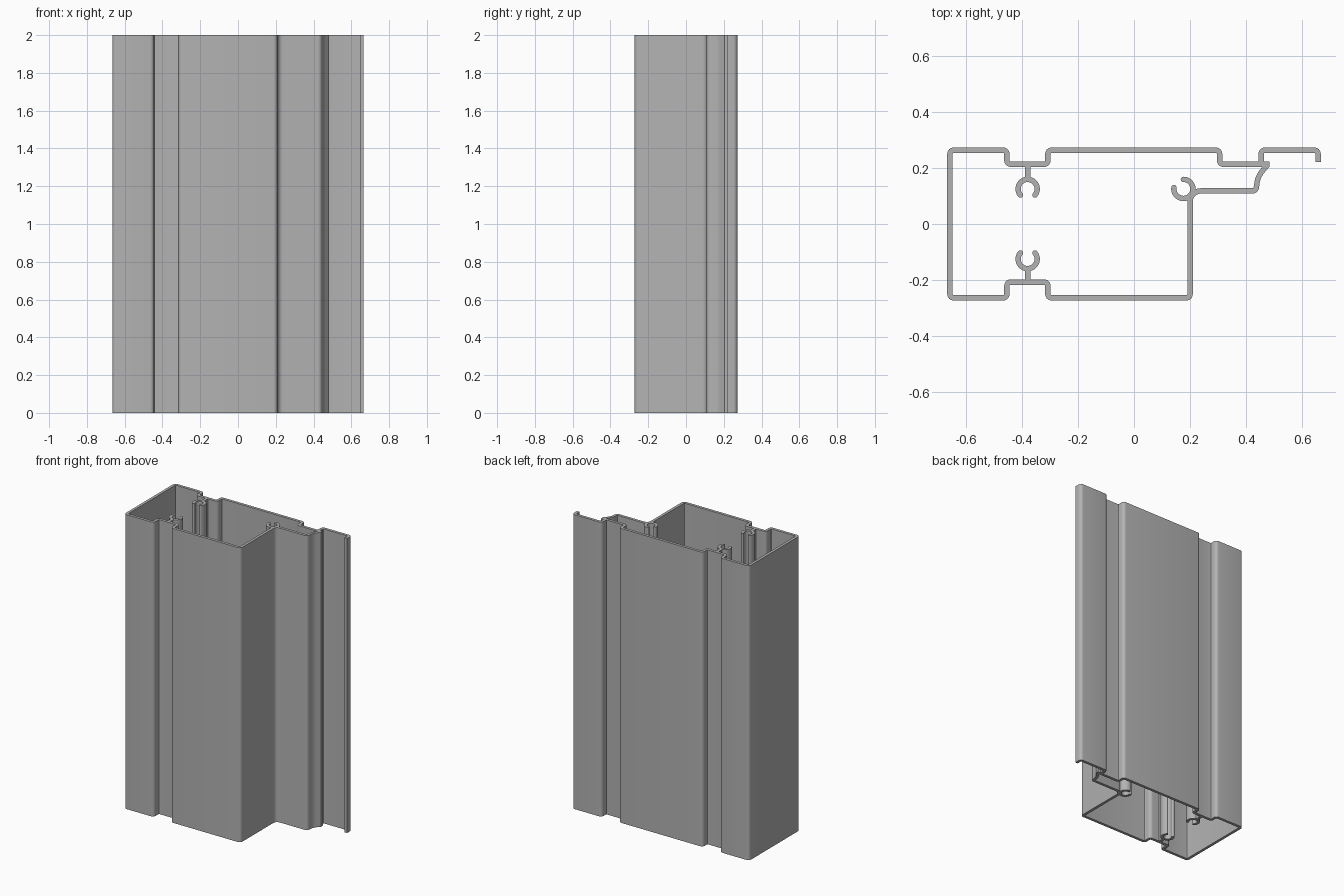
import bpy
import bmesh
from math import cos, sin, radians, tan, pi
from mathutils import Vector

cube = bpy.data.objects.get("Cube")
if cube:
    bpy.data.objects.remove(cube, do_unlink=True)

HEIGHT = 2.0
HALF = 0.0095        # half of the wall thickness
X, Y = 0.656, 0.263  # centreline of the outer walls
R = 0.013            # usual bend radius

metal = bpy.data.materials.new("Grey metal")
metal.use_nodes = True
grey = (0.45, 0.45, 0.45, 1)
metal.diffuse_color = grey
metal.node_tree.nodes["Principled BSDF"].inputs["Base Color"].default_value = grey


def rounded(corners, steps=6):
    """Centreline through (x, y, bend radius) corners."""
    pts = [Vector(c[:2]) for c in corners]
    path = [pts[0]]
    for a, p, b, corner in zip(pts, pts[1:], pts[2:], corners[1:]):
        u, v = (a - p).normalized(), (b - p).normalized()
        angle, r = u.angle(v), corner[2]
        start, end = p + u * r / tan(angle / 2), p + v * r / tan(angle / 2)
        centre = p + (u + v).normalized() * r / sin(angle / 2)
        sweep = (start - centre).angle_signed(end - centre)
        for i in range(steps + 1):
            t = -sweep * i / steps
            d = start - centre
            path.append(centre + Vector((d.x * cos(t) - d.y * sin(t),
                                         d.x * sin(t) + d.y * cos(t))))
    return path + [pts[-1]]


def arc(cx, cy, r, first, last, steps=32):
    angles = [radians(first + (last - first) * i / steps) for i in range(steps + 1)]
    return [Vector((cx + r * cos(a), cy + r * sin(a))) for a in angles]


def wall(name, path, round_ends=False):
    """Upright wall of constant thickness along a centreline."""
    rows = []
    n = len(path)
    for i, p in enumerate(path):
        before = (p - path[i - 1]).normalized() if i else None
        after = (path[i + 1] - p).normalized() if i < n - 1 else None
        t = ((before or after) + (after or before)).normalized()
        width = HALF / max(t.dot(before or after), 0.5)
        rows.append((p, t, width))
    if round_ends:
        tips = [pi / 2 * k / 4 for k in (1, 2, 3, 3.9)]
        p, t, w = rows[0]
        head = [(p - t * HALF * sin(a), t, HALF * cos(a)) for a in reversed(tips)]
        p, t, w = rows[-1]
        tail = [(p + t * HALF * sin(a), t, HALF * cos(a)) for a in tips]
        rows = head + rows + tail

    bm = bmesh.new()
    rings = []
    for p, t, w in rows:
        side = Vector((-t.y, t.x)) * w
        l, r = p + side, p - side
        rings.append([bm.verts.new((q.x, q.y, z))
                      for q, z in ((l, 0), (r, 0), (r, HEIGHT), (l, HEIGHT))])
    for a, b in zip(rings, rings[1:]):
        for k in range(4):
            j = (k + 1) % 4
            bm.faces.new((a[k], a[j], b[j], b[k]))
    bm.faces.new(rings[0])
    bm.faces.new(rings[-1])
    bmesh.ops.recalc_face_normals(bm, faces=bm.faces)
    mesh = bpy.data.meshes.new(name)
    bm.to_mesh(mesh)
    bm.free()
    mesh.materials.append(metal)
    obj = bpy.data.objects.new(name, mesh)
    bpy.context.collection.objects.link(obj)
    bpy.ops.object.select_all(action="DESELECT")
    obj.select_set(True)
    bpy.context.view_layer.objects.active = obj
    bpy.ops.object.shade_smooth_by_angle(angle=radians(35))
    return obj


# Grooved chamber with its side ledge
BACK, FRONT = 0.213, -0.207       # groove floors
GL, GR = -0.453, -0.307           # groove walls
WALL, LEDGE = 0.2, 0.118
wall("main_shell", rounded([
    (0.482, BACK, 0), (0.305, BACK, R), (0.305, Y, R),
    (GR, Y, R), (GR, BACK, R), (GL, BACK, R), (GL, Y, R),
    (-X, Y, R), (-X, -Y, R),
    (GL, -Y, R), (GL, FRONT, R), (GR, FRONT, R), (GR, -Y, R),
    (WALL, -Y, R), (WALL, LEDGE, 0.038), (0.434, LEDGE, R),
    (0.442, 0.17, 0.08), (0.474, BACK - 0.004, 0)]))

# Hooked flange
wall("hooked_flange", rounded([
    (0.453, BACK, 0), (0.453, Y, R), (X, Y, R), (X, 0.221, 0)]))

# Pair of screw channels on stems
BOSS_X, BOSS_Y, BOSS_R = -0.379, 0.125, 0.034
for name, floor, s in (("back", BACK, 1), ("front", FRONT, -1)):
    wall(name + "_channel_stem",
         [Vector((BOSS_X, floor)), Vector((BOSS_X, s * (BOSS_Y + BOSS_R)))])
    wall(name + "_screw_channel",
         arc(BOSS_X, s * BOSS_Y, BOSS_R, -40 * s, 220 * s), round_ends=True)

# Corner screw channel, open to the inside
wall("corner_screw_channel", arc(0.176, 0.125, BOSS_R, 172, 450), round_ends=True)
